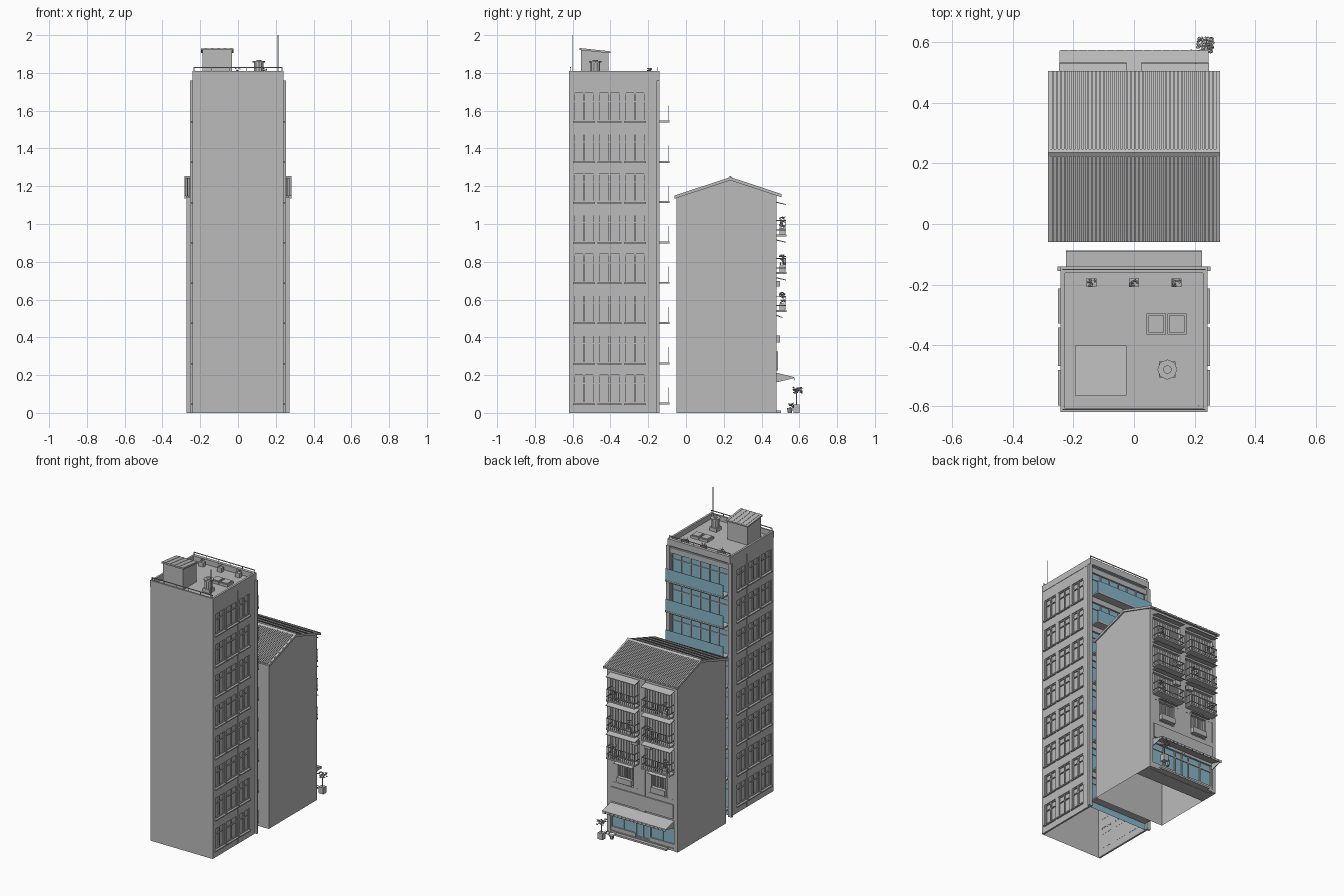
import bpy, bmesh, math, random
from mathutils import Matrix, Vector

random.seed(4)


def material(name, col):
    m = bpy.data.materials.new(name)
    m.diffuse_color = (*col, 1)
    return m


GREY = material("concrete_grey", (0.5, 0.5, 0.5))
BLUE = material("glass_blue", (0.25, 0.47, 0.6))


class Part:
    """Collects simple solids and turns them into one named object."""

    def __init__(self, name, mat=GREY):
        self.name, self.mats, self.bm = name, [mat], bmesh.new()

    def box(self, x0, x1, y0, y1, z0, z1):
        m = Matrix.Translation(((x0 + x1) / 2, (y0 + y1) / 2, (z0 + z1) / 2))
        m = m @ Matrix.Diagonal((abs(x1 - x0), abs(y1 - y0), abs(z1 - z0), 1))
        bmesh.ops.create_cube(self.bm, size=1, matrix=m)

    def prism(self, x0, x1, yz):
        a = [self.bm.verts.new((x0, y, z)) for y, z in yz]
        b = [self.bm.verts.new((x1, y, z)) for y, z in yz]
        self.bm.faces.new(a)
        self.bm.faces.new(b[::-1])
        n = len(yz)
        for i in range(n):
            j = (i + 1) % n
            self.bm.faces.new((a[j], a[i], b[i], b[j]))

    def cyl(self, x, y, z0, z1, r, n=8, r2=None):
        bmesh.ops.create_cone(self.bm, cap_ends=True, segments=n, radius1=r,
                              radius2=r if r2 is None else r2, depth=z1 - z0,
                              matrix=Matrix.Translation((x, y, (z0 + z1) / 2)))

    def leaves(self, x, y, z, sx, sy, sz, count, size):
        for _ in range(count):
            c = Vector((x + random.uniform(-sx, sx), y + random.uniform(-sy, sy), z + random.uniform(-sz, sz)))
            rot = Matrix.Rotation(random.uniform(0, 6.28), 4, 'Z') @ Matrix.Rotation(random.uniform(-1, 1), 4, 'X')
            bmesh.ops.create_icosphere(self.bm, subdivisions=1, radius=size,
                                       matrix=Matrix.Translation(c) @ rot @ Matrix.Diagonal((1, 0.7, 0.35, 1)))

    def open_bottom(self):
        self.bm.normal_update()
        low = [f for f in self.bm.faces if max(v.co.z for v in f.verts) < 1e-4]
        bmesh.ops.delete(self.bm, geom=low, context='FACES')

    def done(self):
        if self.name not in ("tower_shell", "house_shell"):
            bmesh.ops.recalc_face_normals(self.bm, faces=self.bm.faces)
        me = bpy.data.meshes.new(self.name)
        self.bm.to_mesh(me)
        for m in self.mats:
            me.materials.append(m)
        ob = bpy.data.objects.new(self.name, me)
        bpy.context.collection.objects.link(ob)
        return ob


FLOORS, H = 8, 0.2133
sills = [0.05 + i * H for i in range(FLOORS)]

# Tower body: open below, glazed on the +y side
p = Part("tower_shell")
p.box(-0.228, 0.228, -0.62, -0.16, 0, 1.775)
p.open_bottom()
p.mats.append(BLUE)
for f in p.bm.faces:
    f.material_index = int(f.normal.y > 0.9)
p.done()

# Tower side walls: spandrels and piers around recessed windows
wall, sill, frame = Part("tower_side_walls"), Part("window_sills"), Part("window_frames")
bays = [(-0.595, -0.485), (-0.465, -0.345), (-0.325, -0.215)]
for s in (-1, 1):
    edges = [-0.62] + [v for b in bays for v in b] + [-0.14]
    for i in range(0, 8, 2):
        wall.box(s * 0.227, s * 0.24, edges[i], edges[i + 1], 0, 1.775)
    tops = [0] + [z + 0.15 for z in sills]
    for a, b in zip(tops, sills + [1.775]):
        wall.box(s * 0.227, s * 0.2395, -0.619, -0.141, a, b)
    for z in sills:
        for a, b in bays:
            sill.box(s * 0.235, s * 0.25, a - 0.003, b + 0.003, z - 0.007, z + 0.001)
            m = (a + b) / 2
            for c in (a + 0.004, m, b - 0.004):
                frame.box(s * 0.227, s * 0.236, c - 0.004, c + 0.004, z, z + 0.15)
            for c in (z + 0.004, z + 0.105, z + 0.146):
                frame.box(s * 0.227, s * 0.235, a, b, c - 0.003, c + 0.003)
wall.done(), sill.done(), frame.done()

# Tower glazed side: corner columns, slabs, mullions, glass rails
col, slab = Part("corner_columns"), Part("tower_balcony_slabs")
mull, rail = Part("curtain_mullions"), Part("glass_balustrades", BLUE)
for s in (-1, 1):
    col.box(s * 0.226, s * 0.253, -0.155, -0.14, 0, 1.76)
for z in sills:
    slab.box(-0.225, 0.225, -0.18, -0.088, z - 0.006, z + 0.004)
    rail.box(-0.222, 0.222, -0.093, -0.090, z + 0.004, z + 0.085)
    for i in range(7):
        x = -0.216 + i * 0.072
        mull.box(x - 0.003, x + 0.003, -0.162, -0.153, z, z + 0.17)
    mull.box(-0.225, 0.225, -0.162, -0.154, z + 0.125, z + 0.131)
    slab.box(-0.226, 0.226, -0.162, -0.148, z + 0.17, z + H - 0.006)
col.done(), slab.done(), mull.done(), rail.done()

# Roof parapet and handrails
p = Part("parapet")
for s in (-1, 1):
    p.box(s * 0.228, s * 0.242, -0.62, -0.14, 1.765, 1.81)
for a, b in ((-0.62, -0.608), (-0.162, -0.14)):
    p.box(-0.24, 0.24, a, b, 1.765, 1.81)
p.done()
p = Part("roof_handrails")
for y in (-0.612, -0.15):
    p.box(-0.235, 0.235, y - 0.002, y + 0.002, 1.826, 1.831)
    for i in range(6):
        x = -0.233 + i * 0.0932
        p.box(x - 0.0015, x + 0.0015, y - 0.0015, y + 0.0015, 1.81, 1.828)
p.done()

# Roof equipment
p = Part("stair_hut")
p.prism(-0.187, -0.033, [(-0.555, 1.775), (-0.41, 1.775), (-0.41, 1.908), (-0.555, 1.92)])
p.prism(-0.195, -0.025, [(-0.565, 1.921), (-0.40, 1.904), (-0.40, 1.912), (-0.565, 1.93)])
for i in range(5):
    x = -0.178 + i * 0.034
    p.prism(x, x + 0.014, [(-0.564, 1.929), (-0.401, 1.911), (-0.401, 1.914), (-0.564, 1.932)])
p.done()
p = Part("roof_vent")
p.box(0.083, 0.137, -0.507, -0.453, 1.775, 1.80)
p.cyl(0.11, -0.48, 1.80, 1.855, 0.026, 10)
p.cyl(0.11, -0.48, 1.855, 1.862, 0.033, 8)
p.cyl(0.11, -0.48, 1.862, 1.867, 0.014, 10)
p.done()
p = Part("roof_hatches")
for x in (0.042, 0.110):
    p.box(x, x + 0.063, -0.365, -0.295, 1.775, 1.792)
    p.box(x + 0.006, x + 0.057, -0.358, -0.302, 1.792, 1.797)
p.done()
p = Part("antenna")
p.cyl(0.212, -0.6, 1.775, 2.0, 0.002, 6)
p.done()
p = Part("roof_planters")
for x in (-0.14, 0, 0.14):
    p.box(x - 0.017, x + 0.017, -0.208, -0.18, 1.775, 1.805)
    p.leaves(x, -0.194, 1.815, 0.012, 0.01, 0.009, 10, 0.006)
p.done()

# House body: gabled shell, open below, with a shop floor
p = Part("house_shell")
p.prism(-0.272, 0.272, [(-0.05, 0), (0.455, 0), (0.455, 1.17), (0.235, 1.237), (-0.05, 1.145)])
bmesh.ops.recalc_face_normals(p.bm, faces=p.bm.faces)
p.open_bottom()
p.done()
p = Part("shop_floor")
p.box(-0.272, 0.272, 0.35, 0.48, 0.002, 0.018)
p.box(-0.2, 0.2, 0.48, 0.503, 0, 0.012)
p.done()

# Corrugated gable roof with ridge cap
p = Part("corrugated_roof")


def gable(x0, x1, z, t):
    p.prism(x0, x1, [(-0.06, z), (0.235, z + 0.097), (0.505, z + 0.008),
                     (0.505, z + 0.008 + t), (0.235, z + 0.097 + t), (-0.06, z + t)])


gable(-0.283, 0.283, 1.138, 0.008)
for i in range(44):
    x = -0.283 + i * 0.566 / 44
    gable(x, x + 0.0065, 1.145, 0.006)
p.prism(-0.284, 0.284, [(0.222, 1.246), (0.235, 1.254), (0.248, 1.246), (0.235, 1.249)])
for s in (-1, 1):
    gable(s * 0.276, s * 0.284, 1.134, 0.016)
p.done()

# House street wall: piers and floor bands around openings
p = Part("house_street_wall")
for a, b in ((-0.272, -0.245), (0.245, 0.272)):
    p.box(a, b, 0.45, 0.48, 0, 1.155)
p.box(-0.022, 0.022, 0.45, 0.48, 0.2, 1.155)
for a, b in ((0.19, 0.36), (0.505, 0.54), (0.70, 0.74), (0.90, 0.94), (1.10, 1.155)):
    p.box(-0.25, 0.25, 0.45, 0.479, a, b)
for s in (-1, 1):  # narrow window surrounds on the lower storey
    p.box(s * 0.02, s * 0.07, 0.45, 0.478, 0.35, 0.51)
    p.box(s * 0.19, s * 0.25, 0.45, 0.478, 0.35, 0.51)
p.box(-0.24, 0.24, 0.468, 0.487, 0.225, 0.325)
p.done()

# Shop front
p = Part("shop_glass", BLUE)
p.box(-0.245, 0.245, 0.455, 0.466, 0.02, 0.19)
p.done()
p = Part("shop_frame")
for x in (-0.243, -0.15, -0.055, 0, 0.055, 0.15, 0.243):
    p.box(x - 0.004, x + 0.004, 0.455, 0.473, 0.015, 0.195)
for z in (0.02, 0.145):
    p.box(-0.245, 0.245, 0.455, 0.472, z, z + 0.008)
p.box(-0.245, -0.055, 0.455, 0.474, 0.015, 0.045)
p.box(0.055, 0.245, 0.455, 0.474, 0.015, 0.045)
p.done()
p = Part("shop_awning")
p.prism(-0.245, 0.245, [(0.478, 0.208), (0.573, 0.184), (0.573, 0.189), (0.478, 0.213)])
for i in range(16):
    x = -0.245 + i * 0.0306
    p.box(x + 0.002, x + 0.028, 0.571, 0.574, 0.172, 0.187)
for s in (-1, 1):
    p.prism(s * 0.24, s * 0.244, [(0.478, 0.163), (0.484, 0.163), (0.573, 0.184), (0.478, 0.21)])
p.done()

# Balconies, shutters and small awnings, two per storey
bal, shut = Part("house_balconies"), Part("sliding_shutters")
awn, plants = Part("small_awnings"), Part("balcony_plants")
for s in (-1, 1):
    for z in (0.535, 0.735, 0.935):
        bal.box(s * 0.025, s * 0.245, 0.475, 0.532, z, z + 0.010)
        for h in (0.03, 0.08):
            bal.box(s * 0.027, s * 0.243, 0.526, 0.530, z + h, z + h + 0.005)
            for x in (0.027, 0.239):
                bal.box(s * x, s * (x + 0.004), 0.478, 0.530, z + h, z + h + 0.005)
        for i in range(15):
            x = 0.028 + i * 0.0151
            bal.box(s * x, s * (x + 0.0025), 0.5265, 0.529, z, z + 0.082)
        for i in range(10):
            x = 0.03 + i * 0.0212
            shut.box(s * x, s * (x + 0.012), 0.453, 0.460, z, z + 0.17)
        x = s * (0.20 if z != 0.735 else 0.08)
        plants.box(x - 0.015, x + 0.015, 0.495, 0.522, z + 0.01, z + 0.045)
        plants.leaves(x, 0.51, z + 0.075, 0.018, 0.014, 0.027, 16, 0.008)
        awn.prism(s * 0.023, s * 0.248, [(0.475, z + 0.178), (0.53, z + 0.166), (0.53, z + 0.170), (0.475, z + 0.184)])
    # Lower storey window, box and hood
    for x in (0.07, 0.128, 0.184):
        shut.box(s * x, s * (x + 0.006), 0.453, 0.468, 0.36, 0.505)
    for i in range(8):
        shut.box(s * (0.078 + i * 0.013), s * (0.085 + i * 0.013), 0.453, 0.460, 0.36, 0.505)
    bal.box(s * 0.075, s * 0.185, 0.47, 0.498, 0.372, 0.41)
    awn.prism(s * 0.06, s * 0.2, [(0.475, 0.515), (0.51, 0.503), (0.51, 0.507), (0.475, 0.521)])
    bal.box(s * 0.03, s * 0.075, 0.475, 0.498, 0.668, 0.698)
bal.done(), shut.done(), awn.done(), plants.done()

# Street plants in pots
p = Part("street_pots")
p.box(0.222, 0.258, 0.568, 0.602, 0, 0.045)
p.cyl(0.24, 0.585, 0.045, 0.115, 0.003, 6)
p.cyl(0.185, 0.55, 0, 0.025, 0.011, 8, 0.015)
p.done()
p = Part("street_foliage")
p.leaves(0.236, 0.59, 0.12, 0.024, 0.022, 0.014, 34, 0.009)
p.leaves(0.205, 0.56, 0.04, 0.022, 0.014, 0.012, 18, 0.007)
p.done()
